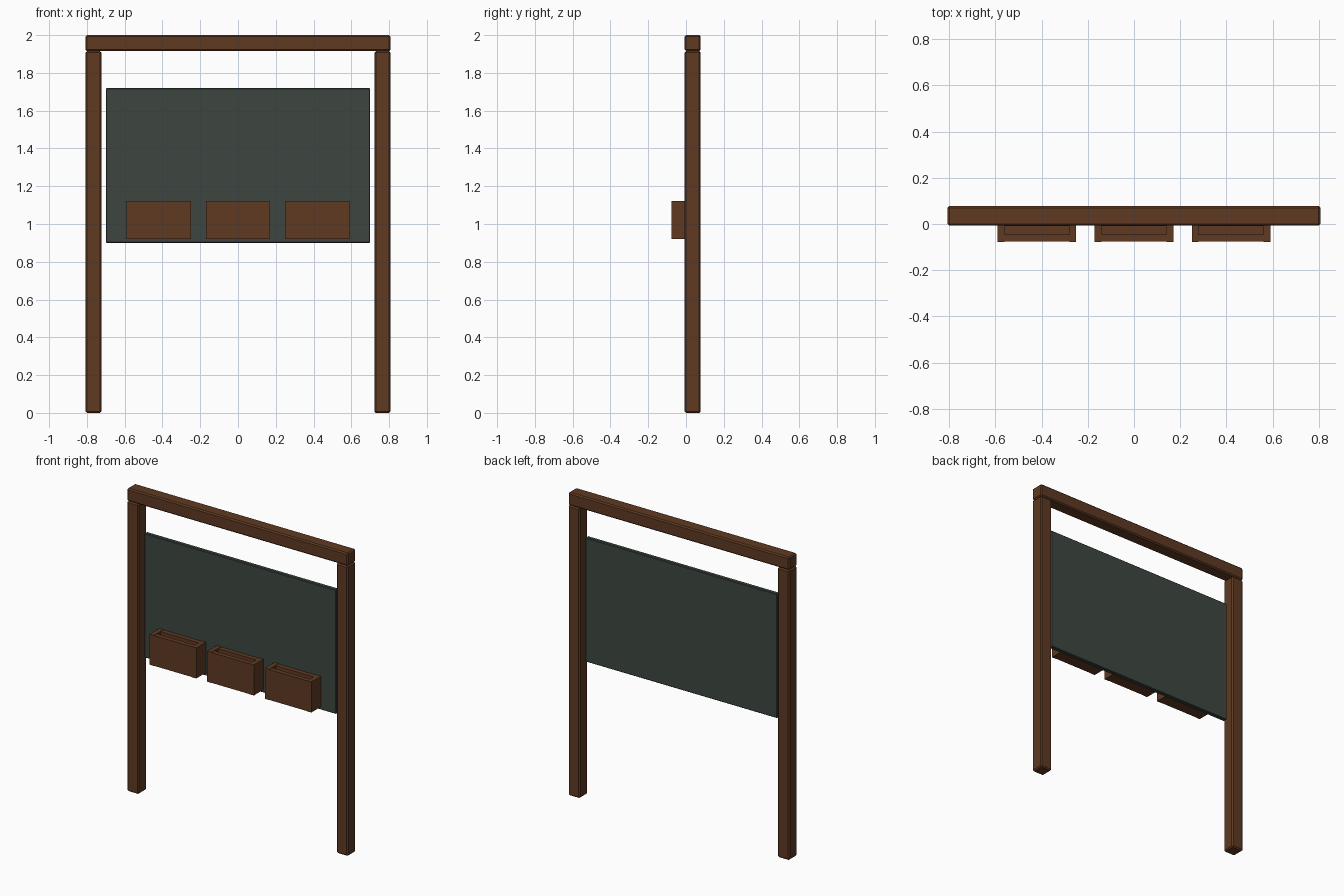
import bpy

cube = bpy.data.objects.get("Cube")
if cube:
    bpy.data.objects.remove(cube, do_unlink=True)


def material(name, rgb):
    mat = bpy.data.materials.new(name)
    mat.use_nodes = True
    mat.diffuse_color = (*rgb, 1)
    mat.node_tree.nodes["Principled BSDF"].inputs["Base Color"].default_value = (*rgb, 1)
    return mat


wood = material("brown wood", (0.114, 0.042, 0.016))
slate = material("slate green", (0.047, 0.061, 0.051))


def block(name, x, y, z, mat, bevel=0.0):
    """Box from (min, max) ranges on each axis, with chamfered edges."""
    ranges = (x, y, z)
    bpy.ops.mesh.primitive_cube_add(size=1, location=[(a + b) / 2 for a, b in ranges])
    obj = bpy.context.object
    obj.name = name
    obj.scale = [b - a for a, b in ranges]
    bpy.ops.object.transform_apply(location=False, rotation=False, scale=True)
    obj.data.materials.append(mat)
    if bevel:
        mod = obj.modifiers.new("chamfer", "BEVEL")
        mod.width = bevel
        mod.segments = 1
    return obj


HALF, POST = 0.807, 0.085
FRONT, BACK = -0.007, 0.078
BEAM_Z = 2 - POST

# Frame
block("right_post", (-HALF, -HALF + POST), (FRONT, BACK), (0, BEAM_Z), wood, 0.008)
block("left_post", (HALF - POST, HALF), (FRONT, BACK), (0, BEAM_Z), wood, 0.008)
block("top_beam", (-HALF, HALF), (FRONT, BACK), (BEAM_Z, 2), wood, 0.008)

# Board hung between the posts
BOARD_Y = 0.022
block("board", (-0.70, 0.70), (BOARD_Y, 0.05), (0.90, 1.72), slate, 0.004)

# Open-topped holders along the lower edge of the board
W, T = 0.17, 0.03
Y0, Z0, Z1 = -0.078, 0.92, 1.122
for label, cx in (("right", -0.42), ("middle", 0), ("left", 0.42)):
    inner = (cx - W + T, cx + W - T)
    block(label + "_holder_right_side", (cx - W, inner[0]), (Y0, BOARD_Y), (Z0, Z1), wood)
    block(label + "_holder_left_side", (inner[1], cx + W), (Y0, BOARD_Y), (Z0, Z1), wood)
    block(label + "_holder_front", inner, (Y0 + 0.002, Y0 + T + 0.002), (Z0, Z1 - 0.002), wood)
    block(label + "_holder_back", inner, (BOARD_Y - T, BOARD_Y), (Z0, Z1 - 0.002), wood)
    block(label + "_holder_base", inner, (Y0 + T, BOARD_Y - T), (Z0, Z0 + T), wood)
